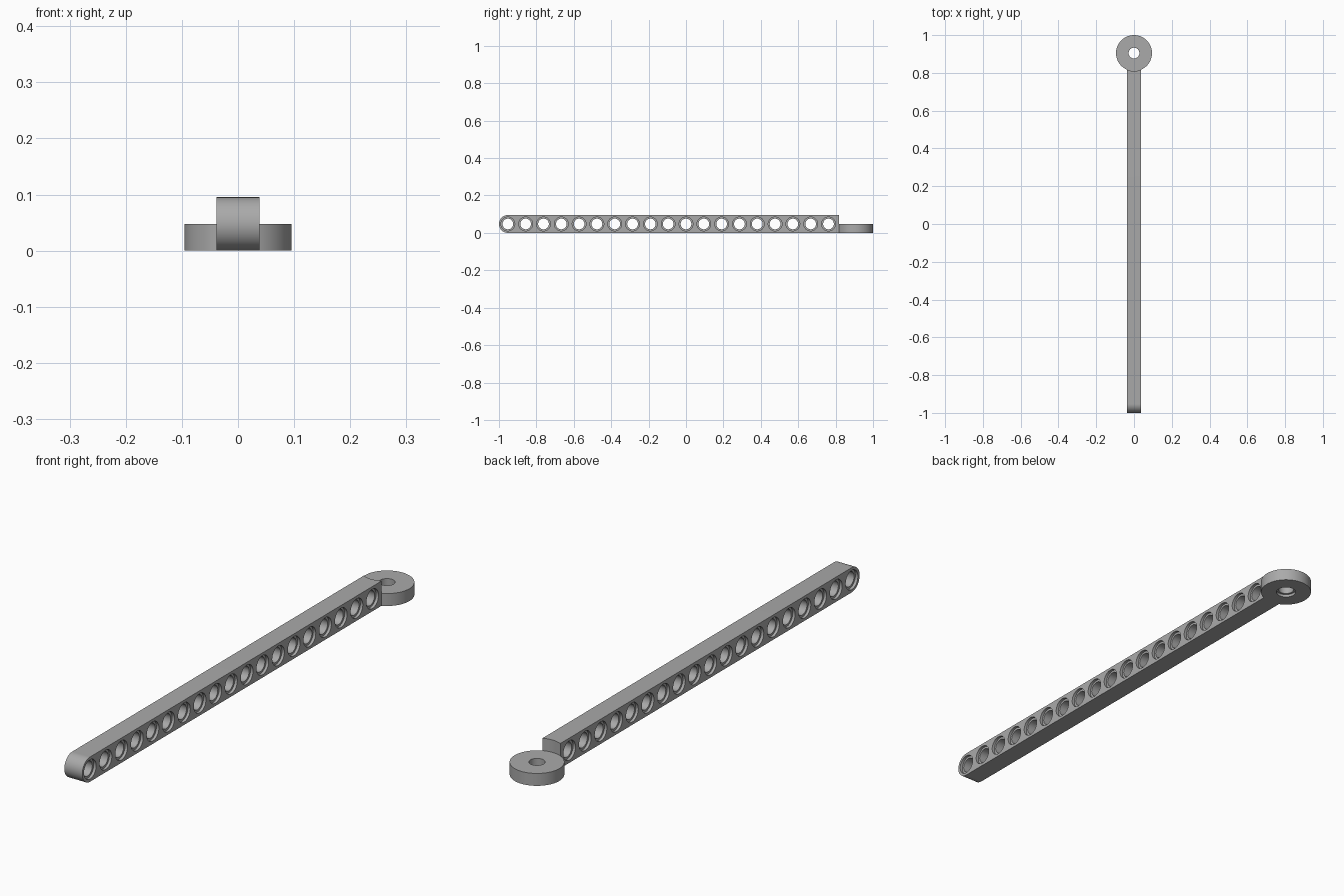
import bpy, bmesh
from math import pi, sin, cos, radians
from mathutils import Matrix, Vector

if "Cube" in bpy.data.objects:
    bpy.data.objects.remove(bpy.data.objects["Cube"])

PITCH = 2 / 21           # hole spacing
R = PITCH / 2            # beam half height
HALF_W = 0.038           # beam half width
BORE, RECESS, DEPTH = 0.0286, 0.037, 0.0107
RING_Y = 1 - PITCH

grey = bpy.data.materials.new("plain_grey")
grey.use_nodes = True
colour = (0.4, 0.4, 0.4, 1)
grey.diffuse_color = colour
grey.node_tree.nodes["Principled BSDF"].inputs["Base Color"].default_value = colour


def make_object(name, bm):
    bmesh.ops.recalc_face_normals(bm, faces=bm.faces)
    mesh = bpy.data.meshes.new(name)
    bm.to_mesh(mesh)
    bm.free()
    mesh.materials.append(grey)
    obj = bpy.data.objects.new(name, mesh)
    bpy.context.collection.objects.link(obj)
    return obj


def add_lathe(bm, profile, matrix, n=48):
    """Closed solid turned about local z from (radius, z) pairs."""
    rings = [[bm.verts.new(matrix @ Vector((r * cos(2 * pi * i / n), r * sin(2 * pi * i / n), z)))
              for i in range(n)] for r, z in profile]
    for a, b in zip(rings, rings[1:]):
        for i in range(n):
            j = (i + 1) % n
            bm.faces.new((a[i], a[j], b[j], b[i]))
    bm.faces.new(rings[0])
    bm.faces.new(rings[-1])


def cut(obj, cutter):
    cutter.hide_render = True
    mod = obj.modifiers.new("cut", 'BOOLEAN')
    mod.operation = 'DIFFERENCE'
    mod.solver = 'EXACT'
    mod.object = cutter
    bpy.context.view_layer.objects.active = obj
    bpy.ops.object.modifier_apply(modifier=mod.name)
    bpy.data.objects.remove(cutter)


# Beam: side profile with a rounded front end, extruded across the width
bm = bmesh.new()
steps = 32
outline = [(-1 + R - R * sin(pi * i / steps), R + R * cos(pi * i / steps)) for i in range(steps + 1)]
outline += [(RING_Y, 0), (RING_Y, 2 * R)]
face = bm.faces.new([bm.verts.new((-HALF_W, y, z)) for y, z in outline])
side = bmesh.ops.extrude_face_region(bm, geom=[face])["geom"]
bmesh.ops.translate(bm, vec=(2 * HALF_W, 0, 0), verts=[v for v in side if isinstance(v, bmesh.types.BMVert)])
beam = make_object("beam", bm)

# Row of recessed pin holes
bm = bmesh.new()
inner = HALF_W - DEPTH
hole = [(RECESS, -HALF_W - 0.01), (RECESS, -inner), (BORE, -inner),
        (BORE, inner), (RECESS, inner), (RECESS, HALF_W + 0.01)]
for k in range(19):
    place = Matrix.Translation((0, -1 + R + k * PITCH, R)) @ Matrix.Rotation(pi / 2, 4, 'Y')
    add_lathe(bm, hole, place)
cut(beam, make_object("pin_hole_cutter", bm))

# Concave rear end that wraps the ring
at_ring = Matrix.Translation((0, RING_Y, 0))
bm = bmesh.new()
add_lathe(bm, [(PITCH, -0.1), (PITCH, 0.2)], at_ring, 96)
cut(beam, make_object("end_cutter", bm))

# Half-height end ring, bore recessed from below
bm = bmesh.new()
add_lathe(bm, [(PITCH, 0), (PITCH, R)], at_ring, 96)
ring = make_object("end_ring", bm)
bm = bmesh.new()
add_lathe(bm, [(RECESS, -0.01), (RECESS, DEPTH), (BORE, DEPTH), (BORE, R + 0.01)], at_ring)
cut(ring, make_object("ring_bore_cutter", bm))

# Smooth curves, sharp edges
for obj in (beam, ring):
    bpy.ops.object.select_all(action='DESELECT')
    obj.select_set(True)
    bpy.context.view_layer.objects.active = obj
    bpy.ops.object.shade_smooth_by_angle(angle=radians(30))
